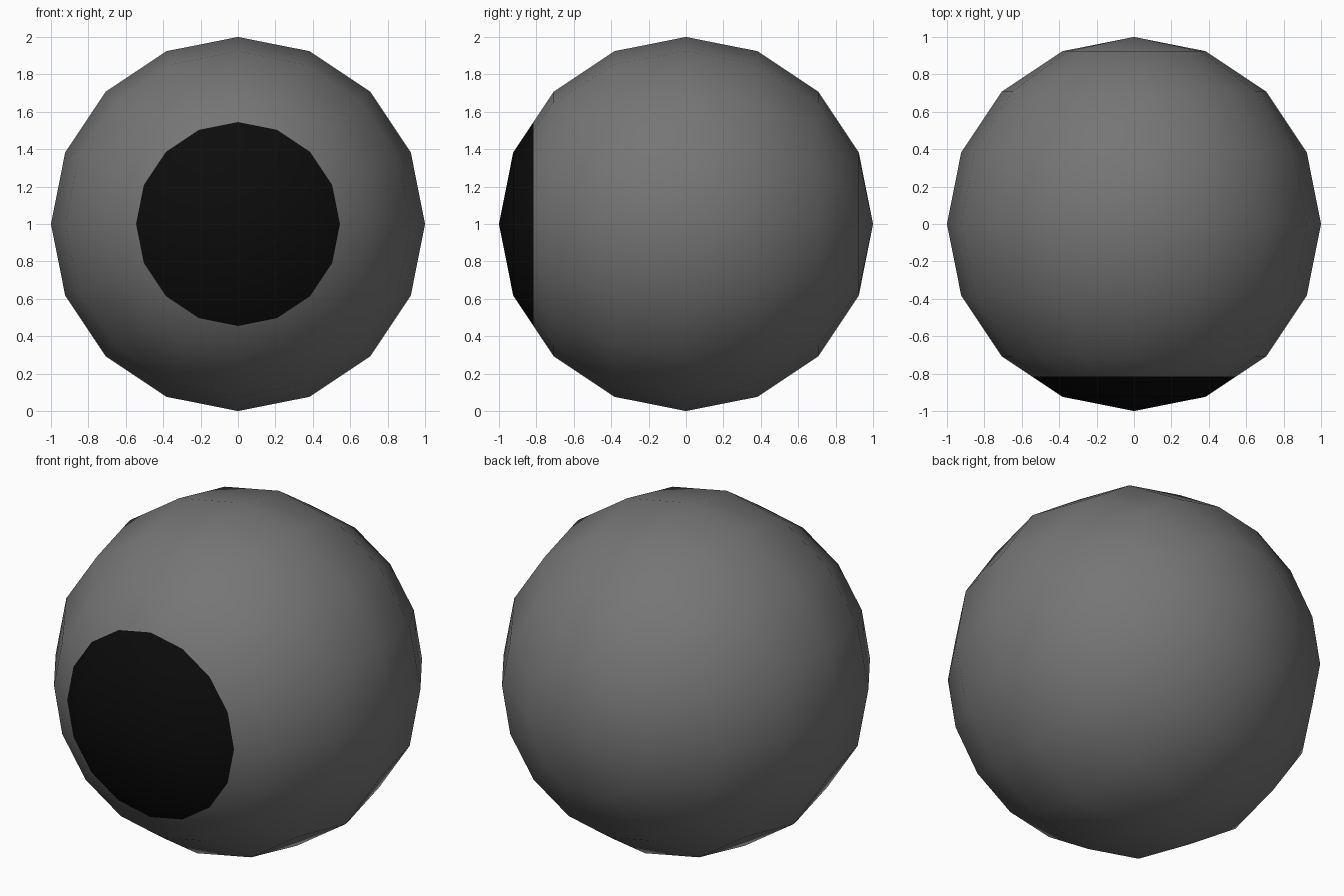
import bpy, bmesh
from math import radians, cos
from mathutils import Matrix

if "Cube" in bpy.data.objects:
    bpy.data.objects.remove(bpy.data.objects["Cube"])

# cut plane halfway along the second band of faces from the front pole
CUT_Y = -(cos(radians(22.5)) + cos(radians(45))) / 2


def sphere_part(name, keep_front, shade):
    """One side of a 16 x 8 sphere with its pole on y, cut at CUT_Y."""
    bm = bmesh.new()
    bmesh.ops.create_uvsphere(bm, u_segments=16, v_segments=8, radius=1.0)
    bmesh.ops.rotate(bm, verts=bm.verts, cent=(0, 0, 0),
                     matrix=Matrix.Rotation(radians(90), 3, 'X'))
    bmesh.ops.bisect_plane(bm, geom=bm.verts[:] + bm.edges[:] + bm.faces[:],
                           plane_co=(0, CUT_Y, 0), plane_no=(0, 1, 0),
                           clear_outer=keep_front, clear_inner=not keep_front)
    for f in bm.faces:
        f.smooth = True
    mesh = bpy.data.meshes.new(name)
    bm.to_mesh(mesh)
    bm.free()
    mat = bpy.data.materials.new(name + "_colour")
    mat.diffuse_color = (shade, shade, shade, 1)
    mat.use_nodes = True
    mat.node_tree.nodes["Principled BSDF"].inputs["Base Color"].default_value = mat.diffuse_color
    mesh.materials.append(mat)
    obj = bpy.data.objects.new(name, mesh)
    obj.location.z = 1
    bpy.context.collection.objects.link(obj)


# dark grey eyeball, open at the front
sphere_part("eyeball", False, 0.18)

# black domed pupil filling the opening
sphere_part("pupil", True, 0.0035)
